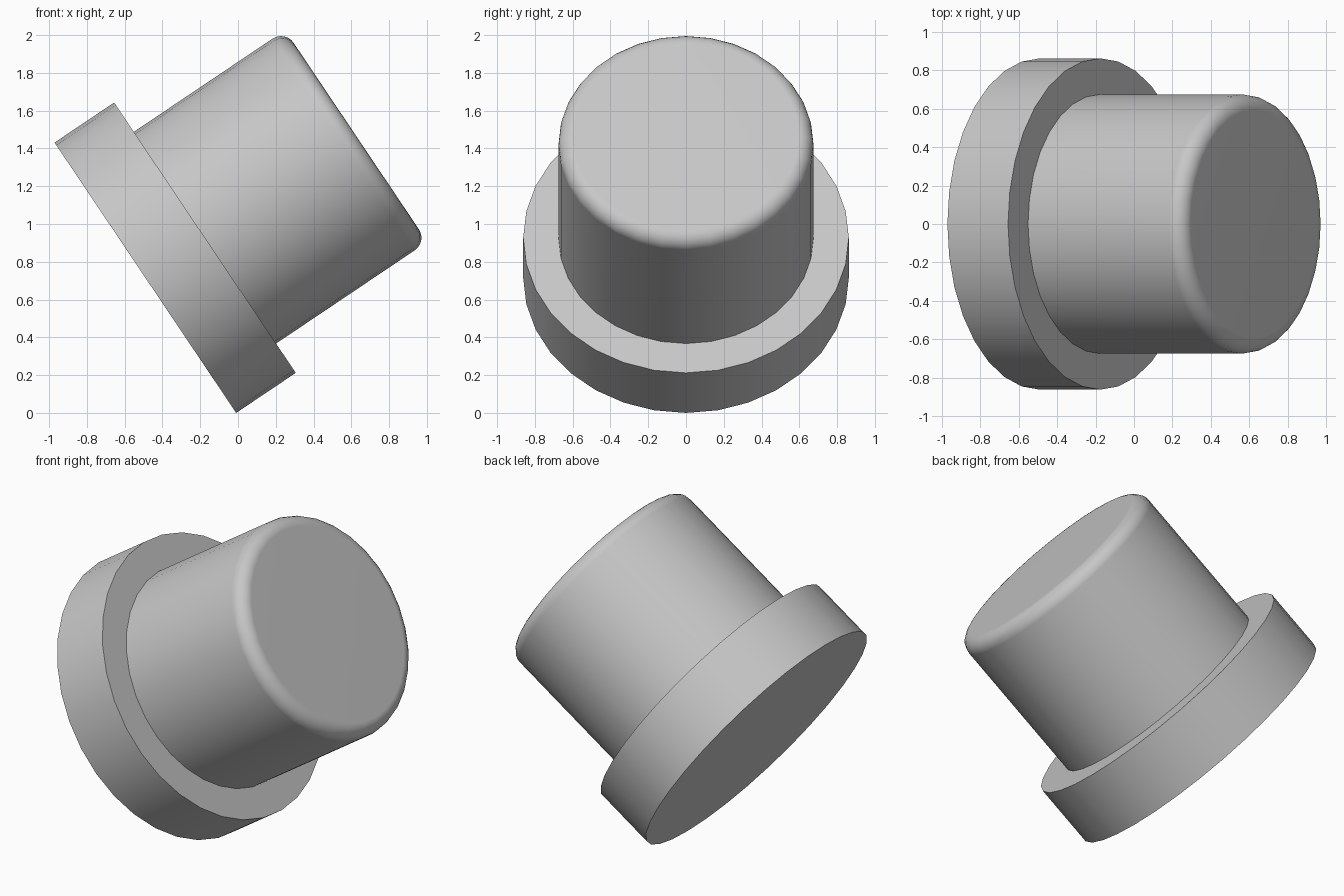
import bpy, bmesh, math
from mathutils import Matrix, Vector

cube = bpy.data.objects.get("Cube")
if cube:
    bpy.data.objects.remove(cube, do_unlink=True)

SEGMENTS = 32
FLANGE_R, FLANGE_H = 0.862, 0.38
STEM_R, TOTAL_H, FILLET = 0.675, 1.345, 0.08
TILT = math.radians(56.1)

# Grey material
grey = bpy.data.materials.new("light grey")
grey.use_nodes = True
grey.diffuse_color = (0.57, 0.57, 0.57, 1)
grey.node_tree.nodes["Principled BSDF"].inputs["Base Color"].default_value = grey.diffuse_color

# Half profile: flat base, flange, stem, rounded rim, flat end
profile = [(0, 0), (FLANGE_R, 0), (FLANGE_R, FLANGE_H), (STEM_R, FLANGE_H)]
for i in range(7):
    a = math.pi / 2 * i / 6
    profile.append((STEM_R - FILLET + FILLET * math.cos(a),
                    TOTAL_H - FILLET + FILLET * math.sin(a)))
profile.append((0, TOTAL_H))

# Lathe the profile around its axis
bm = bmesh.new()
verts = [bm.verts.new((r, 0, h)) for r, h in profile]
edges = [bm.edges.new(pair) for pair in zip(verts, verts[1:])]
bmesh.ops.spin(bm, geom=verts + edges, cent=(0, 0, 0), axis=(0, 0, 1),
               angle=2 * math.pi, steps=SEGMENTS)
bmesh.ops.remove_doubles(bm, verts=bm.verts, dist=0.0005)
bmesh.ops.recalc_face_normals(bm, faces=bm.faces)

# Tilt it so the stem points right and up, resting on the flange edge
bm.transform(Matrix.Rotation(TILT, 4, "Y"))
low = min(v.co.z for v in bm.verts)
xs = [v.co.x for v in bm.verts]
bm.transform(Matrix.Translation(Vector((-(min(xs) + max(xs)) / 2, 0, -low))))

mesh = bpy.data.meshes.new("flanged_plug")
bm.to_mesh(mesh)
bm.free()
mesh.materials.append(grey)
plug = bpy.data.objects.new("flanged_plug", mesh)
bpy.context.collection.objects.link(plug)

# Smooth sides and rim, crisp flange edges, flat ends
bpy.ops.object.select_all(action="DESELECT")
plug.select_set(True)
bpy.context.view_layer.objects.active = plug
bpy.ops.object.shade_smooth_by_angle(angle=math.radians(30))
weighted = plug.modifiers.new("flat_ends", "WEIGHTED_NORMAL")
weighted.keep_sharp = True
